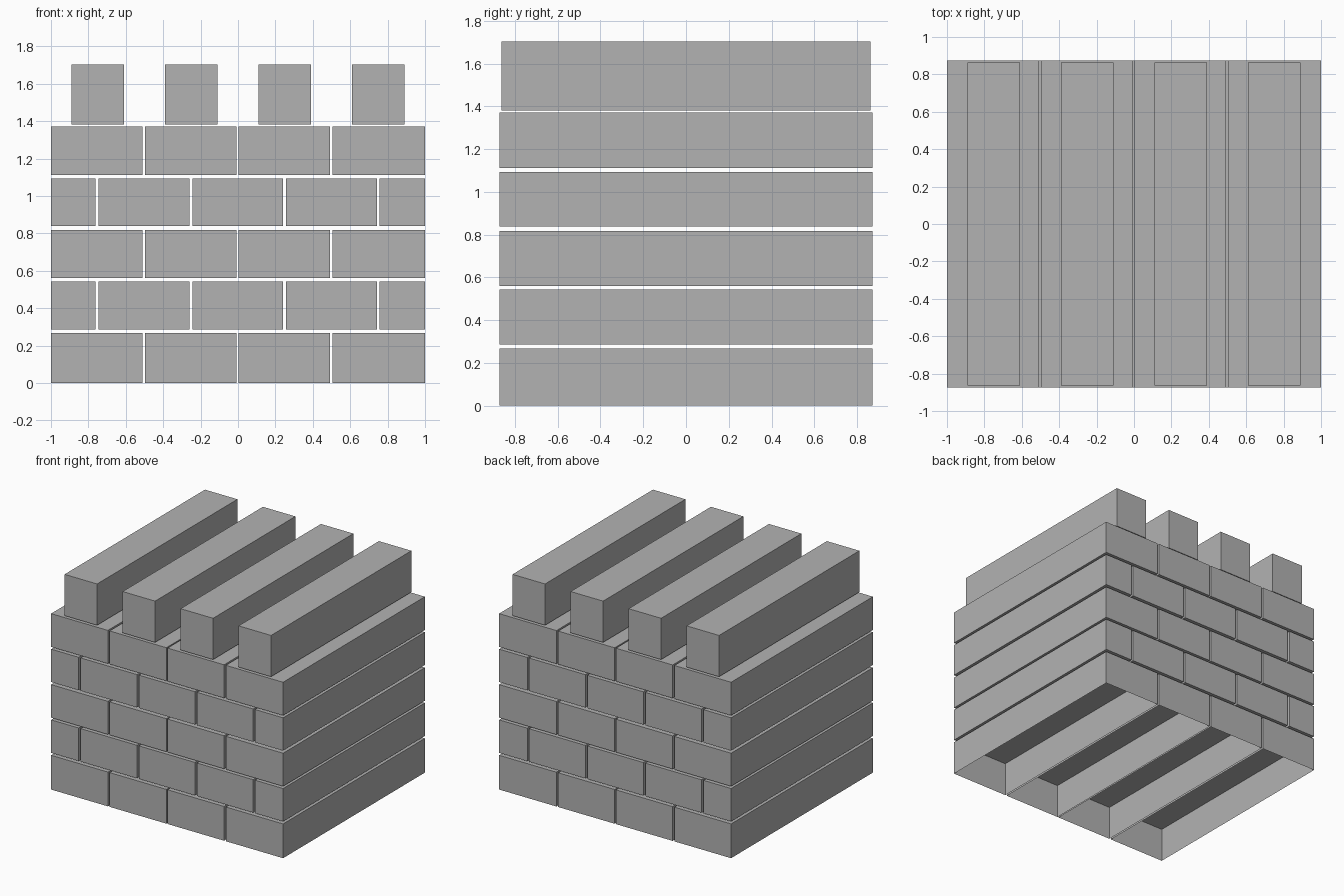
import bpy
import bmesh

old = bpy.data.objects.get("Cube")
if old:
    bpy.data.objects.remove(old, do_unlink=True)

grey = bpy.data.materials.new("stone grey")
grey.use_nodes = True
colour = (0.45, 0.45, 0.45, 1.0)
grey.diffuse_color = colour
grey.node_tree.nodes["Principled BSDF"].inputs["Base Color"].default_value = colour


def beam(name, x0, x1, half_depth, z0, z1, open_base=False):
    """Long flat-faced beam running front to back."""
    bm = bmesh.new()
    bmesh.ops.create_cube(bm, size=1)
    for v in bm.verts:
        v.co.x = x0 if v.co.x < 0 else x1
        v.co.y = half_depth if v.co.y > 0 else -half_depth
        v.co.z = z0 if v.co.z < 0 else z1
    bm.normal_update()
    if open_base:
        base = [f for f in bm.faces if f.normal.z < -0.5]
        bmesh.ops.delete(bm, geom=base, context='FACES')
    mesh = bpy.data.meshes.new(name)
    bm.to_mesh(mesh)
    bm.free()
    mesh.materials.append(grey)
    bpy.context.collection.objects.link(bpy.data.objects.new(name, mesh))


# Brick spans across the width for the two alternating courses
even_course = [(-1, -0.511), (-0.496, -0.007), (0.004, 0.491), (0.506, 1)]
odd_course = [(-1, -0.762), (-0.746, -0.26), (-0.243, 0.24),
              (0.256, 0.742), (0.757, 1)]
heights = [(0, 0.267), (0.286, 0.543), (0.56, 0.818),
           (0.838, 1.094), (1.112, 1.371)]

# Wall courses: the lowest bricks are hollow underneath
for row, (z0, z1) in enumerate(heights):
    for i, (x0, x1) in enumerate(odd_course if row % 2 else even_course):
        beam(f"brick_row{row + 1}_{i + 1}", x0, x1, 0.873, z0, z1, row == 0)

# Crenellation beams along the top
for i in range(4):
    x = -0.75 + 0.5 * i
    beam(f"top_beam_{i + 1}", x - 0.14, x + 0.14, 0.864, 1.381, 1.703)
